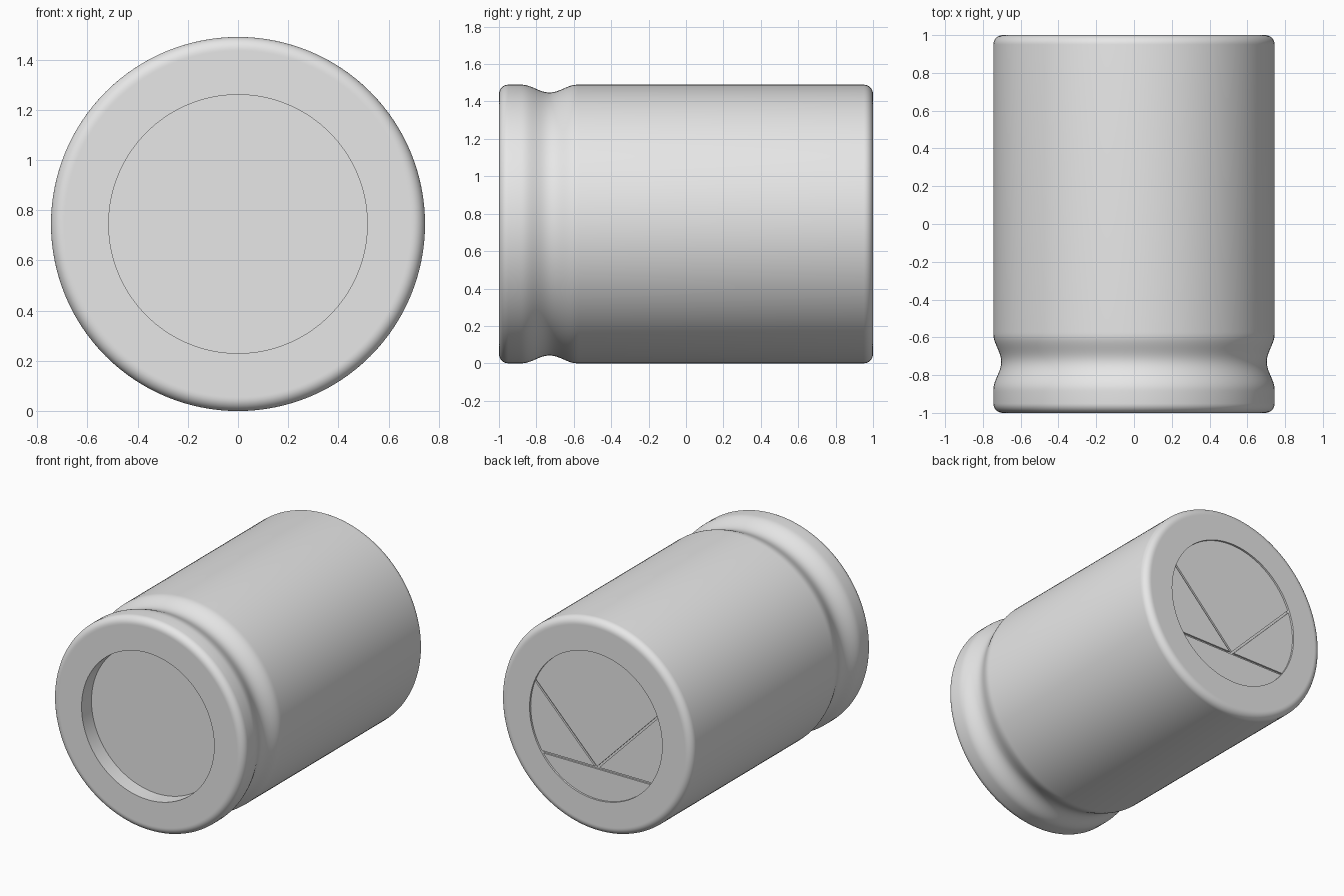
import bpy, bmesh, math
from mathutils import Vector

if "Cube" in bpy.data.objects:
    bpy.data.objects.remove(bpy.data.objects["Cube"])

R = 0.745          # outer radius, also height of the axis
RIN = 0.515        # radius of the end openings
B = 0.05           # rounded end edges
SEG = 128

grey = bpy.data.materials.new("plain grey")
grey.diffuse_color = (0.8, 0.8, 0.8, 1)
grey.use_nodes = True
grey.node_tree.nodes["Principled BSDF"].inputs["Base Color"].default_value = grey.diffuse_color


def finish(ob):
    ob.data.materials.clear()
    ob.data.materials.append(grey)
    bpy.ops.object.select_all(action='DESELECT')
    ob.select_set(True)
    bpy.context.view_layer.objects.active = ob
    bpy.ops.object.shade_smooth_by_angle(angle=math.radians(32))


def lathe(name, profile):
    """Spin a list of (y, radius) points around the horizontal axis."""
    bm = bmesh.new()
    rings = []
    for y, r in profile:
        rings.append([bm.verts.new((r * math.cos(2 * math.pi * i / SEG), y,
                                    R + r * math.sin(2 * math.pi * i / SEG)))
                      for i in range(SEG)])
    for a, b in zip(rings, rings[1:]):
        for i in range(SEG):
            j = (i + 1) % SEG
            bm.faces.new((a[i], a[j], b[j], b[i]))
    if profile[0] != profile[-1]:
        bm.faces.new(rings[0])
        bm.faces.new(rings[-1])
    bmesh.ops.remove_doubles(bm, verts=bm.verts, dist=1e-5)
    bmesh.ops.recalc_face_normals(bm, faces=bm.faces)
    me = bpy.data.meshes.new(name)
    bm.to_mesh(me)
    bm.free()
    ob = bpy.data.objects.new(name, me)
    bpy.context.collection.objects.link(ob)
    return ob


# Can: rounded ends and a pressed groove near the front
profile = [(-0.85, RIN), (-1, RIN), (-1, R - B - 0.006)]
arc = [(B * (1 - math.sin(t)), R - B + B * math.cos(t))
       for t in [math.pi / 2 * (1 - k / 8) for k in range(9)]]
profile += [(-1 + d, r) for d, r in arc]
profile.append((-0.89, R))
for k in range(25):
    u = k / 24
    profile.append((-0.88 + 0.30 * u, R - 0.042 * (0.5 - 0.5 * math.cos(2 * math.pi * u))))
profile.append((-0.57, R))
profile += [(1 - d, r) for d, r in reversed(arc)]
profile += [(1, R - B - 0.006), (1, RIN), (0.94, RIN)]
profile.append(profile[0])
finish(lathe("can", profile))

# Sunken front seal
finish(lathe("front_seal", [(-0.89, RIN), (-0.86, RIN)]))

# Back vent disc, slightly sunken, scored by three thin grooves
vent = lathe("back_vent_disc", [(0.945, RIN), (0.987, RIN)])
ZV = -0.296
scores = [((-0.45, ZV), (0.45, ZV)),
          ((0, ZV), (0.49, 0.205)),
          ((0, ZV), (-0.49, 0.205))]
cutters = []
for p, q in scores:
    p, q = Vector(p), Vector(q)
    d, mid = q - p, (p + q) / 2
    bpy.ops.mesh.primitive_cube_add(size=1, location=(mid.x, 0.995, R + mid.y),
                                    rotation=(0, -math.atan2(d.y, d.x), 0))
    c = bpy.context.object
    c.name = "score_cutter"
    c.scale = (d.length, 0.04, 0.014)
    c.hide_render = True
    cutters.append(c)
    m = vent.modifiers.new("score", 'BOOLEAN')
    m.operation = 'DIFFERENCE'
    m.solver = 'EXACT'
    m.object = c
bpy.context.view_layer.objects.active = vent
for m in list(vent.modifiers):
    bpy.ops.object.modifier_apply(modifier=m.name)
for c in cutters:
    bpy.data.objects.remove(c)
finish(vent)
